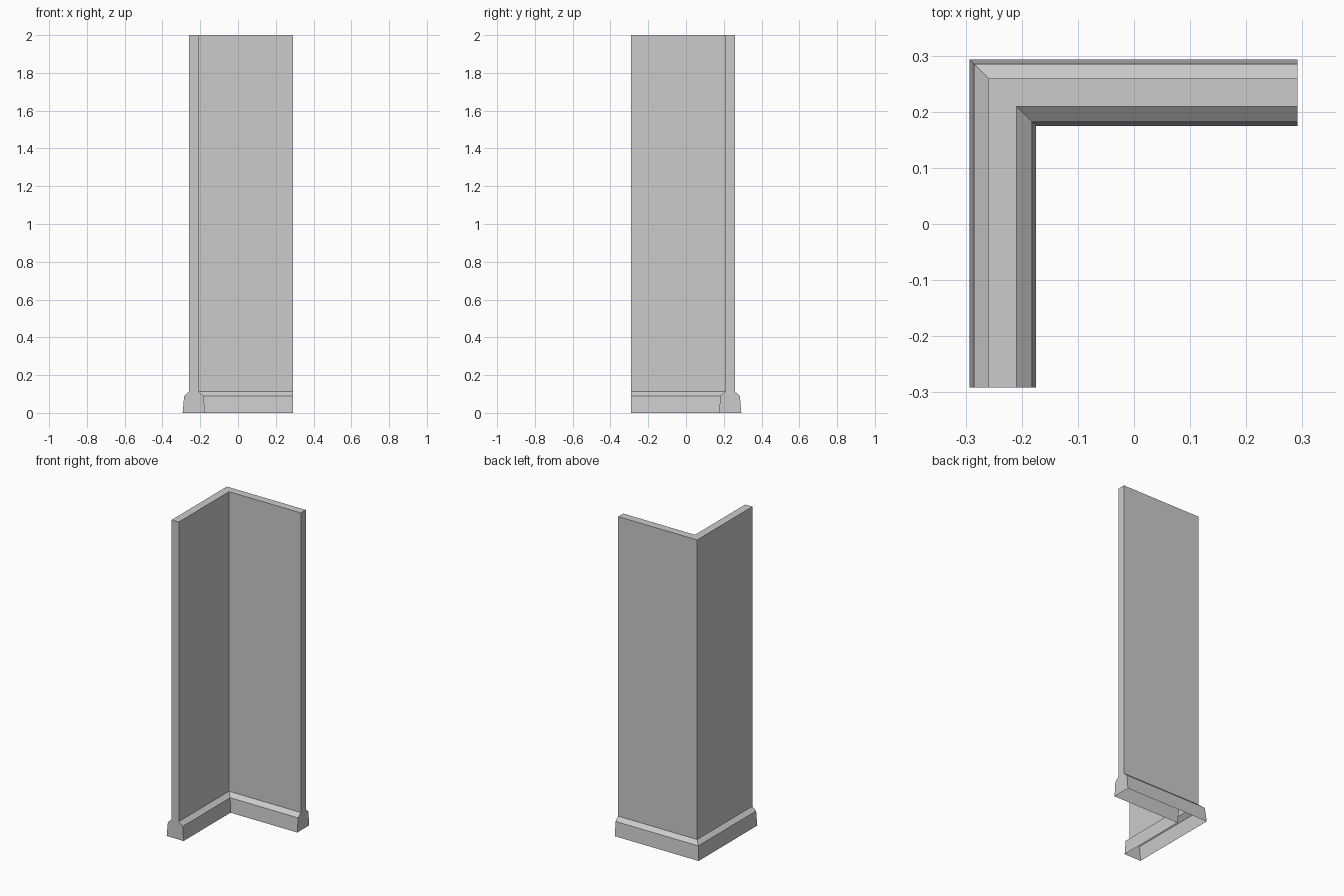
import bpy, bmesh

if "Cube" in bpy.data.objects:
    bpy.data.objects.remove(bpy.data.objects["Cube"])

END = 0.291
# Wall cross-section: (offset from centre, height), outer foot over the top to inner foot
PROFILE = [(-0.293, 0), (-0.285, 0.09), (-0.259, 0.113), (-0.259, 2.0),
           (-0.209, 2.0), (-0.209, 0.113), (-0.182, 0.09), (-0.175, 0)]

bm = bmesh.new()

# Sweep the section round the mitred corner
front = [bm.verts.new((o, -END, z)) for o, z in PROFILE]
corner = [bm.verts.new((o, -o, z)) for o, z in PROFILE]
side = [bm.verts.new((END, -o, z)) for o, z in PROFILE]
for a, b in ((front, corner), (corner, side)):
    for i in range(len(PROFILE) - 1):
        bm.faces.new((a[i], b[i], b[i + 1], a[i + 1]))

# Close both wall ends; the underside stays hollow
bm.faces.new(front)
bm.faces.new(side[::-1])
bmesh.ops.recalc_face_normals(bm, faces=bm.faces)

mesh = bpy.data.meshes.new("corner_wall_with_skirting")
bm.to_mesh(mesh)
bm.free()
wall = bpy.data.objects.new("corner_wall_with_skirting", mesh)
bpy.context.collection.objects.link(wall)
